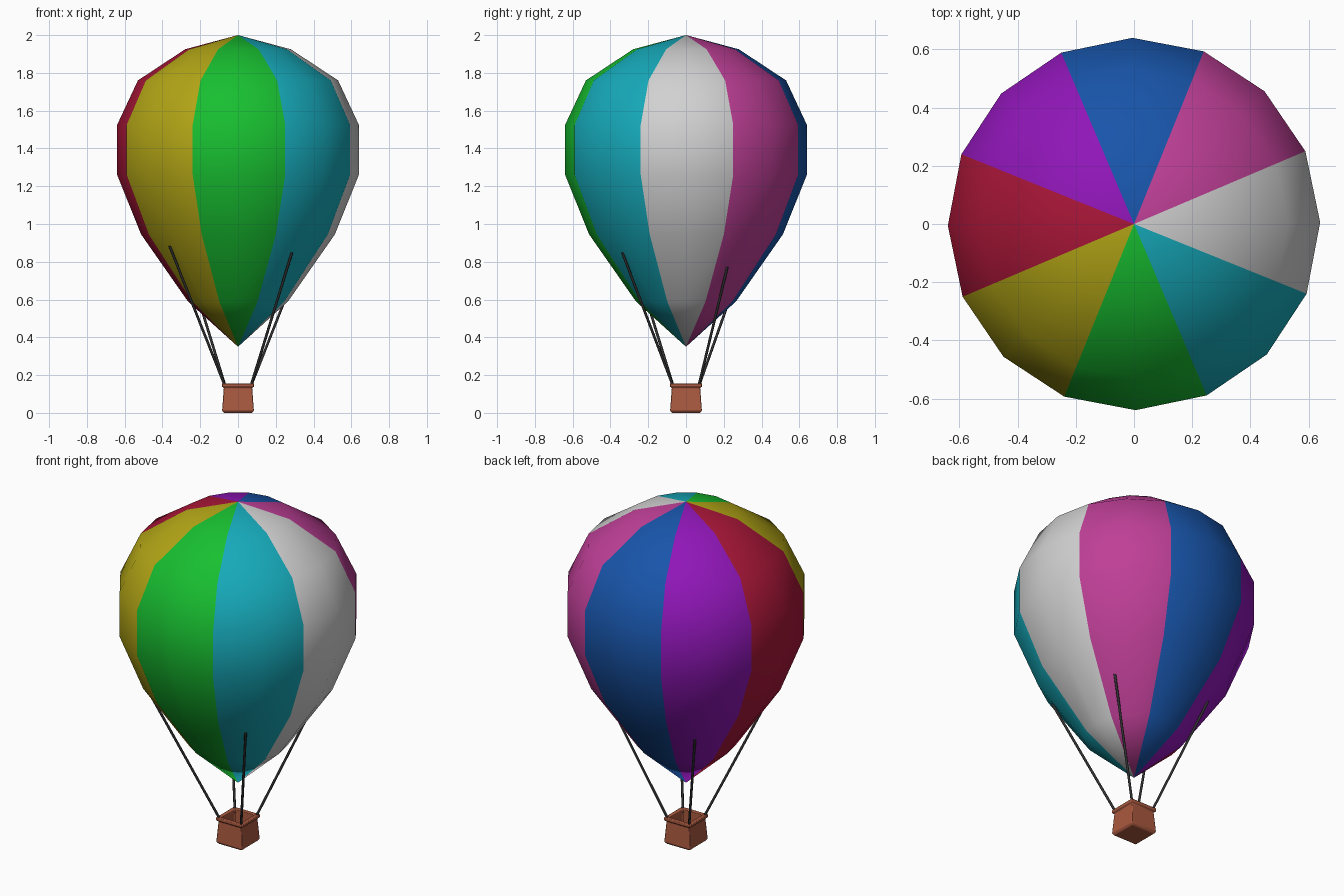
import bpy
import bmesh
from math import sin, cos, pi, radians, sqrt
from mathutils import Vector

if "Cube" in bpy.data.objects:
    bpy.data.objects.remove(bpy.data.objects["Cube"])


def material(name, r, g, b):
    m = bpy.data.materials.new(name)
    m.use_nodes = True
    m.diffuse_color = (r, g, b, 1)
    m.node_tree.nodes["Principled BSDF"].inputs["Base Color"].default_value = (r, g, b, 1)
    return m


def finish(name, bm, mats, angle):
    bmesh.ops.recalc_face_normals(bm, faces=bm.faces)
    mesh = bpy.data.meshes.new(name)
    bm.to_mesh(mesh)
    bm.free()
    obj = bpy.data.objects.new(name, mesh)
    bpy.context.collection.objects.link(obj)
    for m in mats:
        mesh.materials.append(m)
    bpy.ops.object.select_all(action="DESELECT")
    obj.select_set(True)
    bpy.context.view_layer.objects.active = obj
    bpy.ops.object.shade_smooth_by_angle(angle=radians(angle))
    return obj


def lathe(profile, sides, turn, panel=lambda i: 0):
    """Sweep (radius, z) points around z; zero radius closes to a pole."""
    bm = bmesh.new()
    rings = []
    for r, z in profile:
        if r == 0:
            rings.append([bm.verts.new((0, 0, z))] * sides)
        else:
            rings.append([bm.verts.new((r * cos(turn + 2 * pi * i / sides),
                                        r * sin(turn + 2 * pi * i / sides), z))
                          for i in range(sides)])
    for low, high in zip(rings, rings[1:]):
        for i in range(sides):
            j = (i + 1) % sides
            corners = list(dict.fromkeys((low[i], low[j], high[j], high[i])))
            bm.faces.new(corners).material_index = panel(i)
    return bm


# Envelope: eight coloured gores, two segments each, counter-clockwise from +x
gores = [material("light grey", .64, .64, .64), material("magenta", .52, .05, .31),
         material("blue", .009, .09, .4), material("purple", .28, .008, .48),
         material("crimson", .4, .008, .04), material("olive yellow", .45, .38, .008),
         material("green", .009, .52, .03), material("teal", .008, .4, .49)]
envelope = [(0, .35), (.265, .59), (.513, .945), (.64, 1.26),
            (.64, 1.525), (.53, 1.76), (.28, 1.925), (0, 2)]
finish("envelope", lathe(envelope, 16, radians(.5),
                         lambda i: (i + 1) // 2 % 8), gores, 60)

# Basket: open square box with a raised rim
brown = material("basket brown", .4, .1, .05)
basket = [(0, 0), (.074, 0), (.084, .012), (.075, .134), (.085, .138), (.085, .156),
          (.064, .156), (.062, .03), (0, .03)]
box = finish("basket", lathe([(w * sqrt(2), z) for w, z in basket], 4, pi / 4), [brown], 40)
bevel = box.modifiers.new("soft_edges", "BEVEL")
bevel.width = .004
bevel.segments = 2

# Ropes: from the basket corners up into the envelope
charcoal = material("rope charcoal", .03, .03, .03)
for name, end in (("front_left", (.28, -.33, .83)), ("front_right", (-.355, -.29, .865)),
                  ("back_left", (.31, .215, .755)), ("back_right", (-.26, .29, .77))):
    tip = Vector(end)
    foot = Vector((.064 if tip.x > 0 else -.064, .064 if tip.y > 0 else -.064, .13))
    axis = tip - foot
    bm = bmesh.new()
    bmesh.ops.create_cone(bm, cap_ends=True, segments=8, radius1=.007, radius2=.007,
                          depth=axis.length + .02)
    bmesh.ops.rotate(bm, verts=bm.verts, matrix=axis.to_track_quat("Z", "Y").to_matrix())
    bmesh.ops.translate(bm, verts=bm.verts, vec=(foot + tip) / 2 + axis.normalized() * .01)
    finish(name + "_rope", bm, [charcoal], 50)
